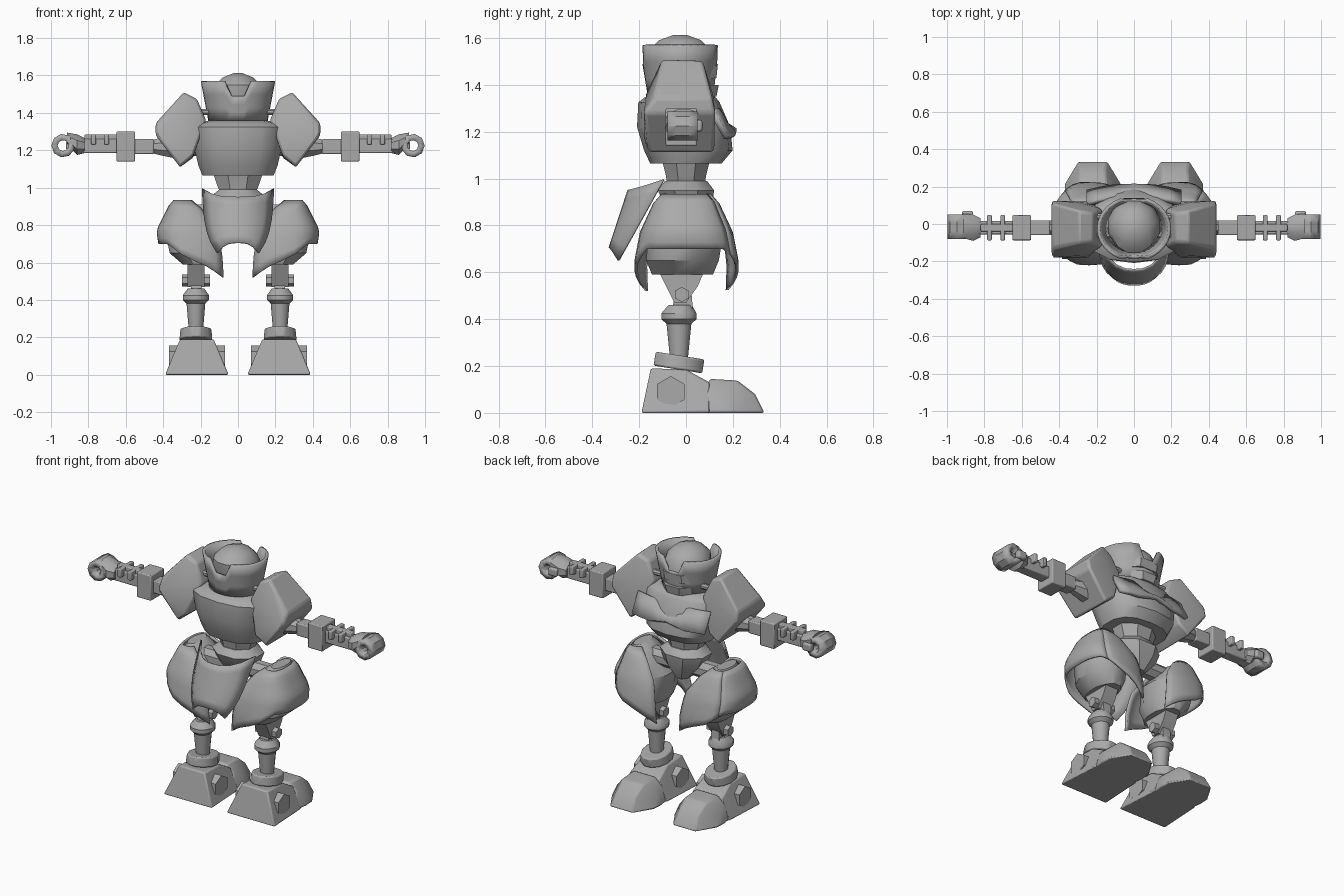
import bpy
import bmesh
from math import cos, sin, pi, radians
from mathutils import Vector, Matrix

default_cube = bpy.data.objects.get("Cube")
if default_cube:
    bpy.data.objects.remove(default_cube)

grey = bpy.data.materials.new("plain grey")
grey.use_nodes = True
grey.diffuse_color = (0.4, 0.4, 0.4, 1)
grey.node_tree.nodes["Principled BSDF"].inputs["Base Color"].default_value = grey.diffuse_color
parts = []


def finish(name, bm, mirror=False, bevel=0, thickness=0):
    """Turn a bmesh into a named object with its modifiers."""
    bmesh.ops.recalc_face_normals(bm, faces=bm.faces)
    mesh = bpy.data.meshes.new(name)
    bm.to_mesh(mesh)
    bm.free()
    mesh.materials.append(grey)
    ob = bpy.data.objects.new(name, mesh)
    bpy.context.collection.objects.link(ob)
    if thickness:
        mod = ob.modifiers.new("thickness", 'SOLIDIFY')
        mod.thickness = thickness
        mod.offset = 0
    if bevel:
        mod = ob.modifiers.new("bevel", 'BEVEL')
        mod.width = bevel
        mod.segments = 2
    if mirror:
        ob.modifiers.new("mirror", 'MIRROR')
    parts.append(ob)


def power(value, exponent):
    return abs(value) ** exponent * (1 if value > 0 else -1)


def loft(name, sections, sides=8, axis="z", matrix=None, boxy=1, **options):
    """Skin polygon sections (position, centre a, centre b, radius a, radius b)."""
    bm = bmesh.new()
    rings = []
    for t, ca, cb, ra, rb in sections:
        ring = []
        for i in range(sides):
            ang = 2 * pi * (i + 0.5) / sides
            a = ca + ra * power(cos(ang) / cos(pi / sides), boxy)
            b = cb + rb * power(sin(ang) / cos(pi / sides), boxy)
            co = {"x": (t, a, b), "z": (a, b, t)}[axis]
            ring.append(bm.verts.new(co))
        rings.append(ring)
    for low, high in zip(rings, rings[1:]):
        for i in range(sides):
            j = (i + 1) % sides
            bm.faces.new((low[i], low[j], high[j], high[i]))
    bm.faces.new(rings[0])
    bm.faces.new(rings[-1])
    if matrix:
        bm.transform(matrix)
    finish(name, bm, **options)


def hull(name, points, **options):
    """Convex solid around the points."""
    bm = bmesh.new()
    for p in points:
        bm.verts.new(p)
    result = bmesh.ops.convex_hull(bm, input=bm.verts)
    loose = set(result["geom_interior"] + result["geom_unused"])
    bmesh.ops.delete(bm, geom=[v for v in loose if isinstance(v, bmesh.types.BMVert)])
    bmesh.ops.dissolve_limit(bm, angle_limit=0.02, verts=bm.verts, edges=bm.edges)
    finish(name, bm, **options)


def sheet(name, func, nu, nv, **options):
    """Thin plate from a function of u and v."""
    bm = bmesh.new()
    grid = [[bm.verts.new(func(i / nu, j / nv)) for j in range(nv + 1)] for i in range(nu + 1)]
    for i in range(nu):
        for j in range(nv):
            bm.faces.new((grid[i][j], grid[i + 1][j], grid[i + 1][j + 1], grid[i][j + 1]))
    bmesh.ops.remove_doubles(bm, verts=bm.verts, dist=0.0005)
    finish(name, bm, **options)


def blend(table, t):
    """Linear lookup in rows sorted by a falling first value."""
    for a, b in zip(table, table[1:]):
        if t >= b[0]:
            f = min(max((t - a[0]) / (b[0] - a[0]), 0), 1)
            return Vector(a[1:]).lerp(Vector(b[1:]), f)
    return Vector(table[-1][1:])


# Torso
loft("chest", [(1.065, 0, 0, .19, .15), (1.12, 0, .01, .212, .185), (1.22, 0, -.01, .235, .195),
               (1.325, 0, -.03, .25, .17), (1.345, 0, -.025, .22, .15),
               (1.36, 0, -.02, .15, .11)], 14, boxy=.8)
loft("waist", [(.96, 0, 0, .09, .08), (1.01, 0, 0, .11, .085), (1.07, 0, 0, .13, .1)], 8)
loft("pelvis", [(.79, 0, .02, .04, .05), (.88, 0, .01, .12, .1), (.95, 0, 0, .15, .12),
                (.99, 0, 0, .1, .09)], 8)
loft("hip_axle", [(-.26, 0, .86, .05, .05), (.26, 0, .86, .05, .05)], 8, "x")


def bow(u, v):
    s = 2 * u - 1
    w = min(abs(s) * 2, 1)
    return (.25 * s, .175 - .035 * s * s + .065 * (.5 - v), 1.205 - .03 * w + v * (.03 + .09 * w))


sheet("chest_bow_plate", bow, 8, 2, thickness=.025)

# Head
loft("face", [(1.33, 0, 0, .1, .1), (1.38, 0, 0, .13, .12), (1.47, 0, -.01, .14, .14),
              (1.55, 0, -.025, .12, .13), (1.59, 0, -.025, .08, .09),
              (1.612, 0, -.025, .025, .03)], 12)


def helmet(u, v):
    a = 2 * pi * u
    notch = abs(cos(a)) < 0.36
    z = 1.36 + v * (0.13 if notch else .21)
    k = .15 + .19 * (z - 1.36)
    return (k * cos(a), -.025 + .87 * k * sin(a), z)


sheet("helmet", helmet, 32, 3, thickness=.018)
hull("visor", [(x * s, y, z) for s in (-1, 1) for x, y, z in
               ((.12, .08, 1.42), (.12, .08, 1.49), (.06, .13, 1.43), (.06, .135, 1.48))])
hull("jaw_guard", [(x * s, y, z) for s in (-1, 1) for x, y, z in
                   ((.11, .07, 1.34), (.12, .07, 1.4), (.04, .13, 1.35), (.05, .14, 1.4))])
for name, y in (("cheek_tube", .04), ("back_tube", -.06)):
    loft(name, [(x, y, 1.405, .016, .016) for x in (.1, .21)], 8, "x", mirror=True)

# Shoulders and arms
hull("shoulder_pad", [(.29, -.1, 1.51), (.29, .07, 1.505), (.22, -.1, 1.475), (.22, .06, 1.475),
                      (.17, -.12, 1.36), (.17, .08, 1.36), (.44, -.13, 1.345), (.44, .11, 1.345),
                      (.44, -.18, 1.28), (.44, .125, 1.28), (.24, -.18, 1.17), (.24, .12, 1.16),
                      (.31, -.16, 1.11), (.31, .12, 1.11), (.3, -.17, 1.36), (.3, .115, 1.36)],
     bevel=.014, mirror=True)
loft("upper_arm", [(.3, -.02, 1.22, .07, .07), (.4, -.02, 1.22, .05, .05),
                   (.46, -.02, 1.22, .035, .035)], 8, "x", mirror=True)
arm_boxes = {"elbow": (.45, .56, .04, 1.18, 1.26), "forearm_cuff": (.55, .65, .067, 1.14, 1.3),
             "forearm": (.64, .84, .035, 1.185, 1.26), "forearm_rod": (.64, .82, .02, 1.25, 1.285),
             "inner_rib": (.69, .715, .068, 1.23, 1.285), "outer_rib": (.76, .785, .068, 1.23, 1.285)}
for name, (x0, x1, half, z0, z1) in arm_boxes.items():
    hull(name, [(x, -.02 + s * half, z) for x in (x0, x1) for s in (-1, 1) for z in (z0, z1)],
         bevel=.006, mirror=True)
loft("palm", [(.82, -.02, 1.225, .05, .04), (.86, -.02, 1.23, .07, .055),
              (.915, -.01, 1.265, .065, .03)], 8, "x", mirror=True)


def fingers(u, v):
    a = 2 * pi * u
    return (.935 + .046 * cos(a), -.08 + .13 * v, 1.225 + .046 * sin(a))


sheet("curled_fingers", fingers, 9, 3, thickness=.034, mirror=True)
hull("thumb", [(x, y, z) for x in (.86, .92) for y in (.03, .07) for z in (1.2, 1.25)],
     bevel=.01, mirror=True)


# Rear skirt
def skirt(u, v):
    s = 2 * u - 1
    half = .19 - .02 * v - .06 * v ** 4
    return (s * half, -.245 - .08 * v + .15 * abs(s) ** 2.6 * (1 - .75 * v),
            .95 + .045 * abs(s) ** 3 - .245 * v - .1 * v * abs(s) ** 3)


sheet("rear_skirt", skirt, 8, 6, thickness=.01)

# Thigh armour: rows of height, centre x, outer radius, inner radius, depth radius
armour = [(.93, .295, .045, .06, .1), (.9, .28, .085, .1, .13), (.77, .25, .18, .19, .19),
          (.64, .25, .16, .22, .215), (.52, .25, .14, .23, .21)]


def thigh_plate(start, end, grow):
    def func(u, v):
        a = radians(start + (end - start) * u)
        bottom = .7 - .18 * min(max((abs(a) - .9) / 1.4, 0), 1)
        z = .93 + (bottom - .93) * v
        cx, outer, inner, depth = blend(armour, z)
        width = outer if cos(a) > 0 else inner
        return (cx + width * grow * power(cos(a), .75), depth * grow * power(sin(a), .75), z)
    return func


sheet("outer_thigh_armour", thigh_plate(-132, 60, 1), 14, 8, thickness=.014, mirror=True)
sheet("front_thigh_armour", thigh_plate(58, 130, 1.02), 6, 8, thickness=.014, mirror=True)
loft("thigh", [(.59, .22, -.015, .075, .13), (.65, .24, -.015, .125, .155), (.77, .25, 0, .14, .16),
               (.9, .28, .01, .07, .11), (.935, .295, .01, .035, .08)], 12, mirror=True)

# Lower legs
hull("knee_block", [(x, y, z) for x in (.18, .27) for y, z in
                    ((-.12, .61), (.08, .61), (.05, .54), (-.08, .54), (0, .47), (-.05, .47))],
     mirror=True)
loft("knee_bolt", [(.15, -.018, .505, .028, .028), (.3, -.018, .505, .028, .028)], 6, "x",
     mirror=True)
hull("knee_link", [(x, y, z) for x in (.195, .25) for y, z in
                   ((-.06, .43), (.03, .43), (.02, .56), (-.04, .56))], mirror=True)
loft("shin", [(.2, .225, -.03, .035, .035), (.38, .225, -.03, .05, .053),
              (.4, .225, -.03, .07, .075), (.425, .225, -.03, .07, .075),
              (.46, .225, -.025, .045, .05)], 12, mirror=True)
tilt = Matrix.Translation((.225, -.03, .215)) @ Matrix.Rotation(radians(-9), 4, 'X')
loft("ankle_cuff", [(-.03, 0, 0, .088, .105), (.03, 0, 0, .082, .105)], 12, matrix=tilt,
     bevel=.008, mirror=True)

# Feet
hull("heel", [(.22 + s * w, y, z) for s in (-1, 1) for w, y, z in
              ((.17, -.19, 0), (.155, .1, 0), (.09, -.15, .19), (.09, .0, .185), (.1, .1, .13))],
     bevel=.008, mirror=True)
loft("foot_bolt", [(.07, -.065, .09, .058, .058), (.37, -.065, .09, .058, .058)], 6, "x",
     mirror=True)
hull("toe_cap", [(.22 + s * w, y, z) for s in (-1, 1) for w, y, z in
                 ((.14, .05, 0), (.155, .15, 0), (.15, .22, 0), (.08, .335, 0), (.12, .1, .1),
                  (.07, .1, .145), (.14, .18, .06), (.07, .22, .138), (.065, .295, .08))],
     bevel=.01, mirror=True)

# Smooth shading with sharp edges kept
bpy.ops.object.select_all(action='DESELECT')
for ob in parts:
    ob.select_set(True)
bpy.context.view_layer.objects.active = parts[0]
bpy.ops.object.shade_smooth_by_angle(angle=radians(35))
